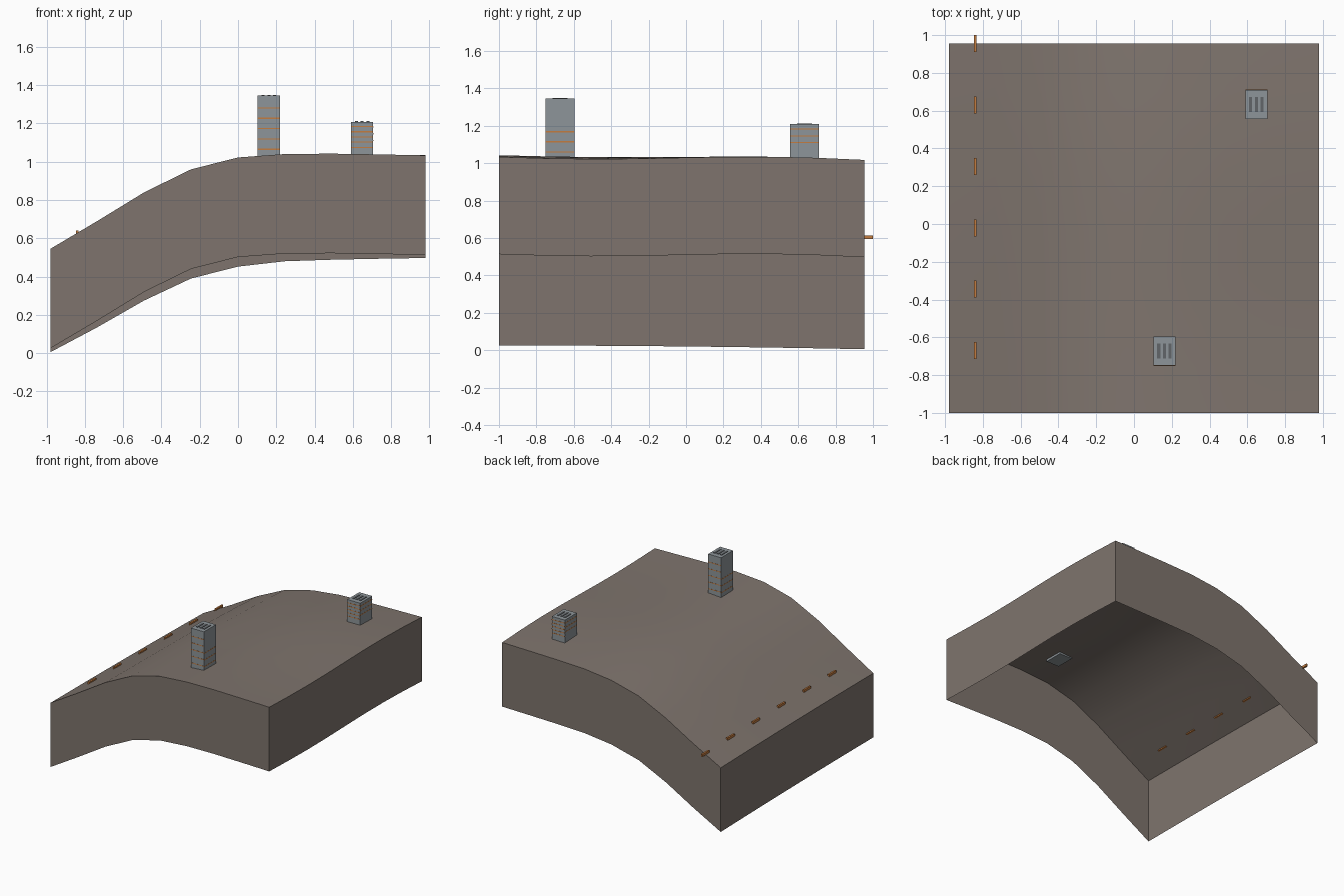
import bpy, bmesh, math
from mathutils import Vector

cube = bpy.data.objects.get("Cube")
if cube:
    bpy.data.objects.remove(cube, do_unlink=True)


def material(name, rgb):
    m = bpy.data.materials.new(name)
    m.use_nodes = True
    color = (*rgb, 1)
    m.diffuse_color = color
    m.node_tree.nodes["Principled BSDF"].inputs["Base Color"].default_value = color
    return m


earth = material("earth brown", (0.21, 0.175, 0.153))
stone = material("blue grey stone", (0.27, 0.30, 0.32))
orange = material("orange wood", (0.55, 0.20, 0.05))
dark = material("dark slot grey", (0.12, 0.13, 0.14))


def finish(name, bm, mat):
    mesh = bpy.data.meshes.new(name)
    bm.to_mesh(mesh)
    bm.free()
    mesh.materials.append(mat)
    ob = bpy.data.objects.new(name, mesh)
    bpy.context.collection.objects.link(ob)
    return ob


def boxes(name, spans, mat):
    """One object made of boxes, each given by its low and high corners."""
    bm = bmesh.new()
    for lo, hi in spans:
        lo, hi = Vector(lo), Vector(hi)
        verts = bmesh.ops.create_cube(bm, size=1)["verts"]
        bmesh.ops.scale(bm, vec=hi - lo, verts=verts)
        bmesh.ops.translate(bm, vec=(lo + hi) / 2, verts=verts)
    return finish(name, bm, mat)


# Ground heights along the front edge, and how far each column falls to the back
RIDGE = [0.545, 0.69, 0.84, 0.96, 1.022, 1.04, 1.042, 1.038, 1.033]
DROP = [0.02, 0.035, 0.045, 0.05, 0.05, 0.04, 0.034, 0.025, 0.016]
N = 8
X0, X1, Y0, Y1 = -0.98, 0.98, -1.0, 0.955
DEPTH = 0.52


def ground(x, y):
    f = min(max((x - X0) / (X1 - X0), 0), 1) * N
    t = min(max((y - Y0) / (Y1 - Y0), 0), 1)
    i = min(int(f), N - 1)
    a = f - i
    ridge = RIDGE[i] * (1 - a) + RIDGE[i + 1] * a
    drop = DROP[i] * (1 - a) + DROP[i + 1] * a
    return ridge - drop * t * t - 0.01 * f / N * math.sin(2 * math.pi * t)


# Sloping ground with a deep skirt, open underneath
bm = bmesh.new()
grid = []
for i in range(N + 1):
    x = X0 + (X1 - X0) * i / N
    ys = [Y0 + (Y1 - Y0) * j / N for j in range(N + 1)]
    grid.append([bm.verts.new((x, y, ground(x, y))) for y in ys])
for i in range(N):
    for j in range(N):
        bm.faces.new((grid[i][j], grid[i + 1][j], grid[i + 1][j + 1], grid[i][j + 1]))
rim = [e for e in bm.edges if e.is_boundary]
skirt = bmesh.ops.extrude_edge_only(bm, edges=rim)["geom"]
low = [v for v in skirt if isinstance(v, bmesh.types.BMVert)]
bmesh.ops.translate(bm, vec=(0, 0, -DEPTH), verts=low)
bmesh.ops.recalc_face_normals(bm, faces=bm.faces)
terrain = finish("ground_shell", bm, earth)
bpy.context.view_layer.objects.active = terrain
terrain.select_set(True)
bpy.ops.object.shade_smooth_by_angle(angle=math.radians(30))
terrain.select_set(False)

# Row of small logs along the low side
logs = []
for k in range(6):
    y = -0.67 + 0.325 * k
    z = ground(-0.84, y)
    logs.append(((-0.847, y - 0.045, z - 0.005), (-0.833, y + 0.045, z + 0.015)))
boxes("log_markers", logs, orange)


def chimney(name, x, y, top, first, step, side_first, side_step):
    w, d, out, h = 0.058, 0.077, 0.001, 0.003
    boxes(name + "_shaft", [((x - w, y - d, 1.015), (x + w, y + d, top))], stone)
    # Thin courses: five across front and back, three across the sides
    bands = []
    for k in range(5):
        z = first + step * k
        for s in (-1, 1):
            bands.append(((x - w, y + s * d - out, z - h), (x + w, y + s * d + out, z + h)))
    for k in range(3):
        z = side_first + side_step * k
        for s in (-1, 1):
            bands.append(((x + s * w - out, y - d, z - h), (x + s * w + out, y + d, z + h)))
    boxes(name + "_bands", bands, orange)
    # Three vent slots on the top
    slots = [((x + o - 0.008, y - 0.04, top - 0.002), (x + o + 0.008, y + 0.04, top + 0.004))
             for o in (-0.03, 0, 0.03)]
    boxes(name + "_vent_slots", slots, dark)


chimney("tall_chimney", 0.161, -0.673, 1.345, 1.065, 0.054, 1.06, 0.054)
chimney("short_chimney", 0.648, 0.633, 1.208, 1.075, 0.027, 1.11, 0.036)
